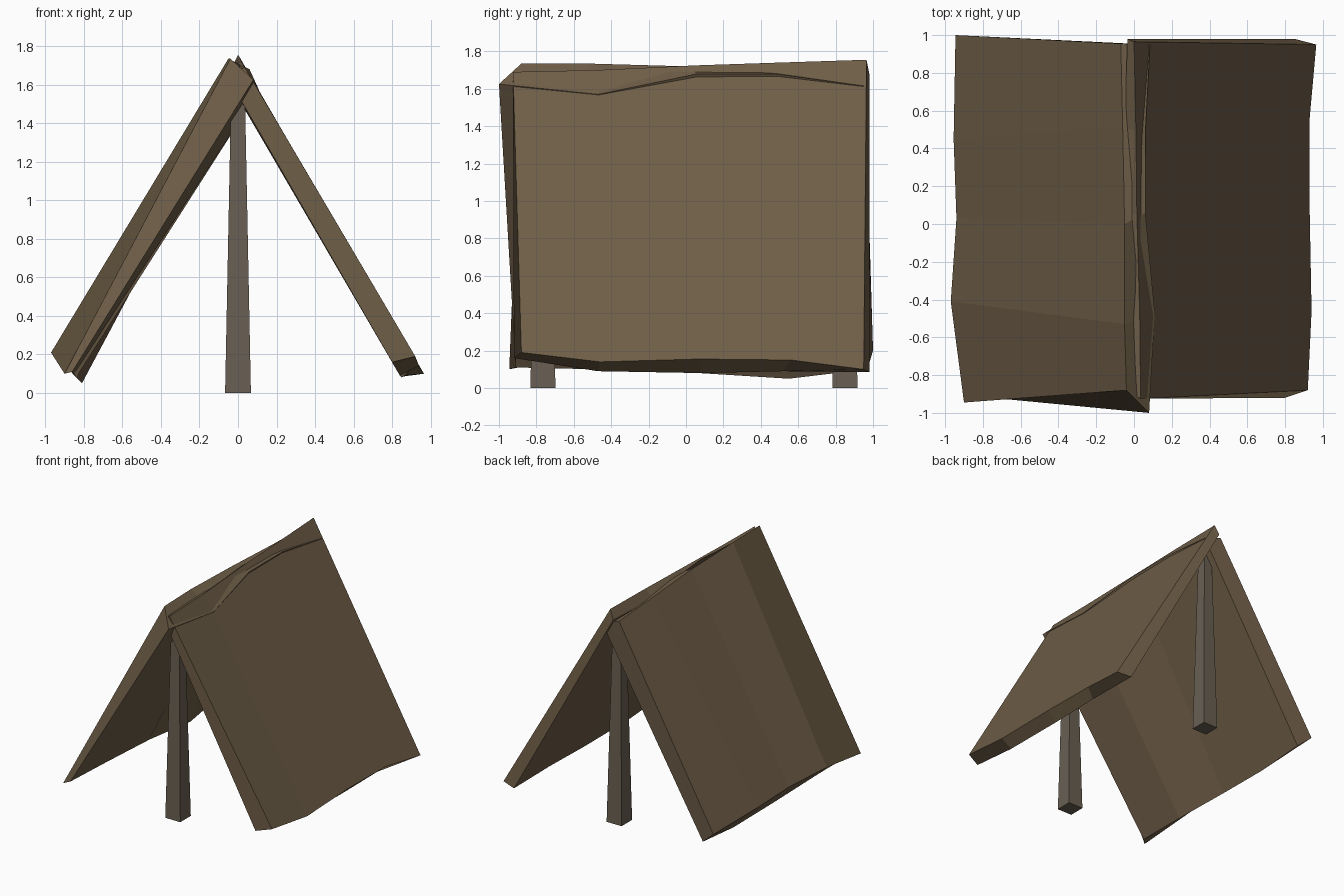
import bpy, bmesh

if "Cube" in bpy.data.objects:
    bpy.data.objects.remove(bpy.data.objects["Cube"])

def material(name, rgb):
    m = bpy.data.materials.new(name)
    m.diffuse_color = (*rgb, 1)
    m.use_nodes = True
    m.node_tree.nodes["Principled BSDF"].inputs["Base Color"].default_value = m.diffuse_color
    return m

cloth = material("hide_brown", (0.16, 0.113, 0.064))
wood = material("weathered_wood", (0.14, 0.115, 0.085))

def loft(name, sections, mat):
    """Closed flat-faced solid through a list of four-cornered sections."""
    bm = bmesh.new()
    rings = [[bm.verts.new(p) for p in s] for s in sections]
    for a, b in zip(rings, rings[1:]):
        for i in range(4):
            j = (i + 1) % 4
            bm.faces.new((a[i], a[j], b[j], b[i]))
    bm.faces.new(rings[0][::-1])
    bm.faces.new(rings[-1])
    bmesh.ops.recalc_face_normals(bm, faces=bm.faces)
    me = bpy.data.meshes.new(name)
    bm.to_mesh(me)
    bm.free()
    me.materials.append(mat)
    ob = bpy.data.objects.new(name, me)
    bpy.context.collection.objects.link(ob)

# Uneven roof panels: each section runs outer bottom, outer top, inner top, inner bottom
loft("left_panel", [
    [(-.90, -.945, .10), (-.04, -.88, 1.735), (.08, -1.0, 1.625), (-.86, -.91, .11)],
    [(-.97, -.41, .21), (-.05, -.53, 1.735), (.11, -.47, 1.57), (-.85, -.47, .10)],
    [(-.94, .03, .21), (-.05, .0, 1.72), (.06, .06, 1.68), (-.84, .07, .08)],
    [(-.955, .45, .21), (-.06, .52, 1.69), (.06, .48, 1.68), (-.81, .55, .05)],
    [(-.945, 1.0, .20), (-.07, .955, 1.67), (.085, .95, 1.615), (-.83, .97, .10)],
], cloth)
loft("right_panel", [
    [(.92, -.88, .19), (.035, -.925, 1.69), (-.06, -.88, 1.65), (.80, -.92, .16)],
    [(.94, -.46, .14), (.03, -.47, 1.70), (-.075, -.47, 1.66), (.84, -.47, .09)],
    [(.93, .07, .155), (.015, .05, 1.725), (-.075, .05, 1.66), (.85, .08, .08)],
    [(.93, .56, .15), (.01, .5, 1.74), (-.05, .5, 1.67), (.85, .52, .09)],
    [(.965, .95, .10), (.0, .965, 1.755), (-.035, .98, 1.68), (.85, .98, .085)],
], cloth)

# Tapered tent poles
def square(y, h, z):
    return [(sx * h, y + sy * h, z) for sx, sy in ((-1, -1), (1, -1), (1, 1), (-1, 1))]

for name, y in (("front_pole", -.765), ("back_pole", .85)):
    loft(name, [square(y, .067, 0), square(y, .035, 1.6)], wood)
